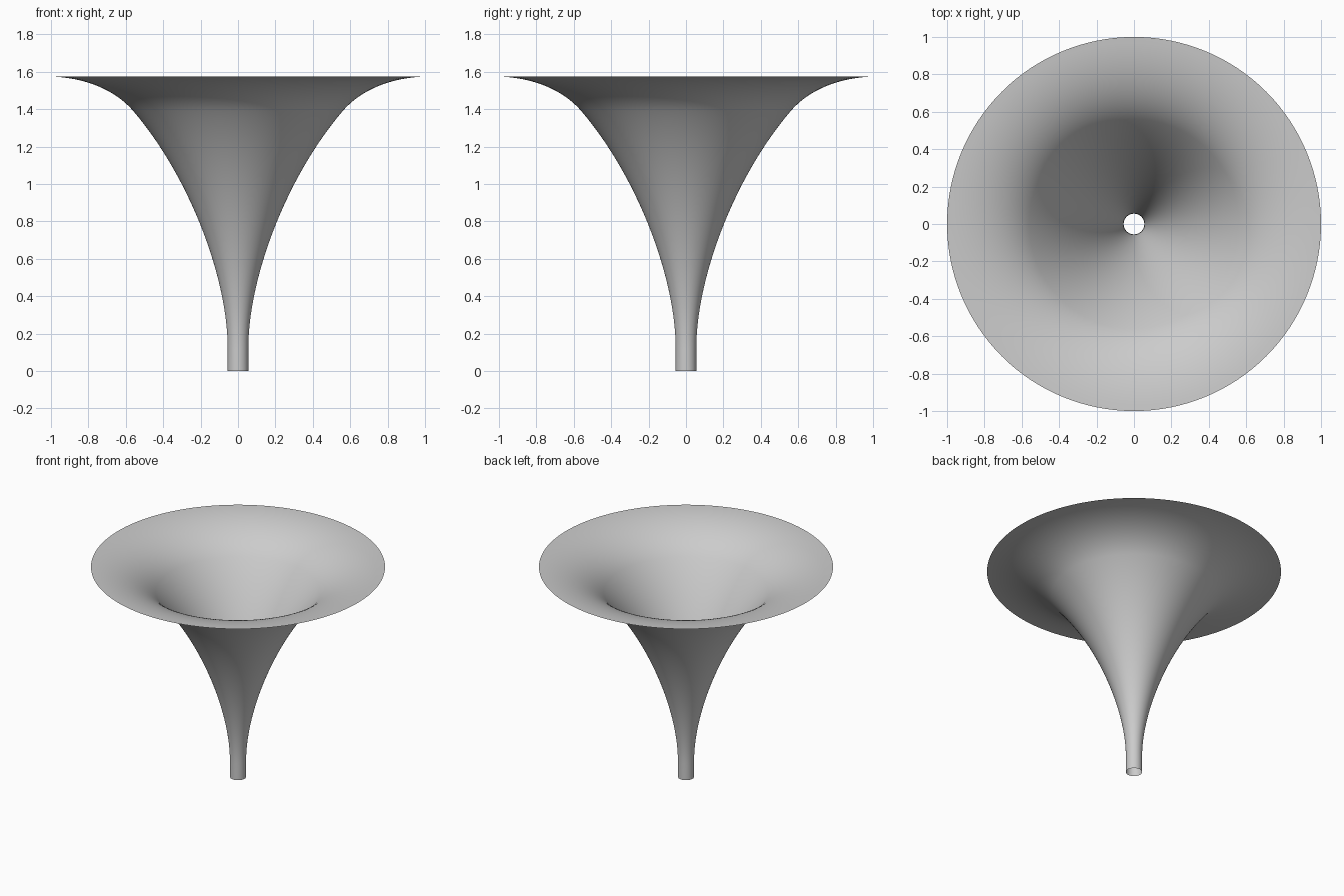
import bpy
import math
from mathutils import Vector
from mathutils.geometry import interpolate_bezier

cube = bpy.data.objects.get("Cube")
if cube:
    bpy.data.objects.remove(cube, do_unlink=True)

SIDES = 128

# Plain grey sheet
grey = bpy.data.materials.new("plain_grey")
grey.use_nodes = True
colour = (0.6, 0.6, 0.6, 1)
grey.diffuse_color = colour
grey.node_tree.nodes["Principled BSDF"].inputs["Base Color"].default_value = colour


def bezier(points, steps):
    return interpolate_bezier(*[Vector((r, 0, z)) for r, z in points], steps)


# Profile: straight throat, slow flare, then a lip that rolls out flat
throat = [Vector((0.055, 0, 0))]
flare = bezier([(0.055, 0.12), (0.055, 0.5), (0.26, 1.04), (0.56, 1.39)], 28)
lip = bezier([(0.56, 1.39), (0.64, 1.483), (0.78, 1.565), (1, 1.575)], 20)
profile = throat + flare + lip[1:]

# Spin the profile into an open, single-walled horn
verts, faces = [], []
for p in profile:
    for s in range(SIDES):
        a = math.tau * s / SIDES
        verts.append((p.x * math.cos(a), p.x * math.sin(a), p.z))
for row in range(len(profile) - 1):
    for s in range(SIDES):
        a, b = row * SIDES + s, row * SIDES + (s + 1) % SIDES
        faces.append((a, b, b + SIDES, a + SIDES))

mesh = bpy.data.meshes.new("horn")
mesh.from_pydata(verts, [], faces)
mesh.materials.append(grey)
mesh.shade_smooth()
horn = bpy.data.objects.new("horn", mesh)
bpy.context.collection.objects.link(horn)
